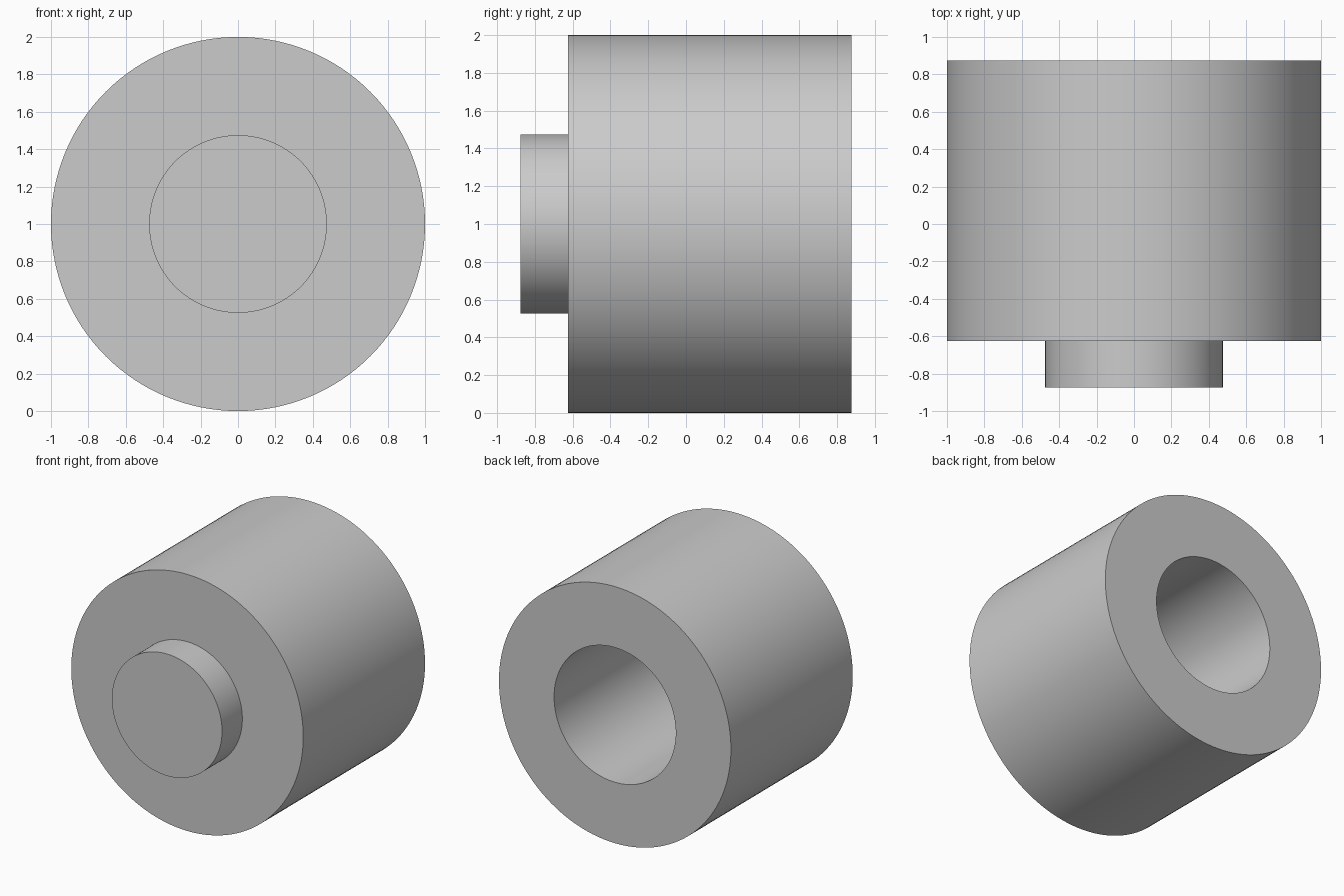
import bpy
import bmesh
from math import pi, radians
from mathutils import Vector

cube = bpy.data.objects.get("Cube")
if cube:
    bpy.data.objects.remove(cube, do_unlink=True)

SEGMENTS = 128
CENTRE_Z = 1.0

grey = bpy.data.materials.new("light_grey")
grey.use_nodes = True
colour = (0.6, 0.6, 0.6, 1)
grey.diffuse_color = colour
grey.node_tree.nodes["Principled BSDF"].inputs["Base Color"].default_value = colour


def lathe(name, profile):
    """Revolve (radius, y) points about the front-to-back axis."""
    bm = bmesh.new()
    verts = [bm.verts.new((0, y, CENTRE_Z + r)) for r, y in profile]
    edges = [bm.edges.new(pair) for pair in zip(verts, verts[1:])]
    bmesh.ops.spin(bm, geom=verts + edges, cent=Vector((0, 0, CENTRE_Z)),
                   axis=Vector((0, 1, 0)), angle=2 * pi, steps=SEGMENTS)
    bmesh.ops.remove_doubles(bm, verts=bm.verts, dist=0.0005)
    bmesh.ops.recalc_face_normals(bm, faces=bm.faces)
    mesh = bpy.data.meshes.new(name)
    bm.to_mesh(mesh)
    bm.free()
    mesh.materials.append(grey)
    obj = bpy.data.objects.new(name, mesh)
    bpy.context.collection.objects.link(obj)
    bpy.ops.object.select_all(action="DESELECT")
    obj.select_set(True)
    bpy.context.view_layer.objects.active = obj
    bpy.ops.object.shade_smooth_by_angle(angle=radians(30))


# One turned piece: front peg, shoulder, barrel and blind rear socket
PEG_RADIUS, BARREL_RADIUS, SOCKET_RADIUS = 0.475, 1.0, 0.525
FRONT, SHOULDER, SOCKET_FLOOR, BACK = -0.875, -0.625, -0.375, 0.875

lathe("pegged_bushing", [
    (0, FRONT),
    (PEG_RADIUS, FRONT),
    (PEG_RADIUS, SHOULDER),
    (BARREL_RADIUS, SHOULDER),
    (BARREL_RADIUS, BACK),
    (SOCKET_RADIUS, BACK),
    (SOCKET_RADIUS, SOCKET_FLOOR),
    (0, SOCKET_FLOOR),
])
